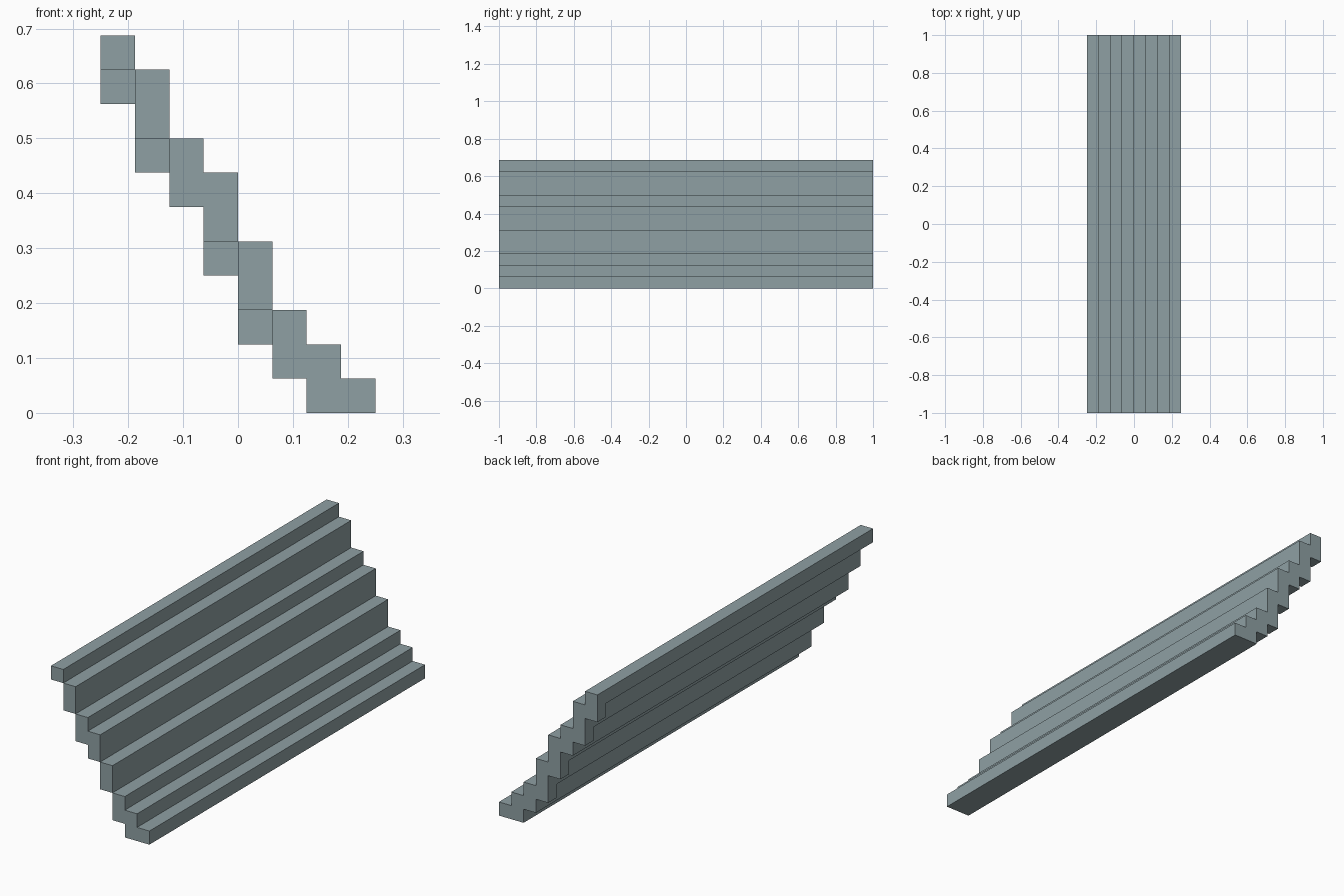
import bpy
import bmesh

old = bpy.data.objects.get("Cube")
if old:
    bpy.data.objects.remove(old, do_unlink=True)

U = 1 / 16          # stair module
LEFT = -4           # first column, in modules
Y0, Y1 = -1.0, 1.0

# Single grey-blue stone colour
stone = bpy.data.materials.new("grey_blue_stone")
stone.use_nodes = True
colour = (0.275, 0.352, 0.371, 1)
stone.diffuse_color = colour
bsdf = next(n for n in stone.node_tree.nodes if n.type == "BSDF_PRINCIPLED")
bsdf.inputs["Base Color"].default_value = colour
bsdf.inputs["Roughness"].default_value = 0.8


def stepped_bar(name, column, spans, y0, y1):
    """Extrude the outline of adjoining columns, each given as (bottom, top)."""
    upper, lower = [], []
    for i, (bottom, top) in enumerate(spans):
        x = LEFT + column + i
        upper += [(x, top), (x + 1, top)]
        lower += [(x, bottom), (x + 1, bottom)]
    outline = []
    for p in upper + lower[::-1]:
        if p not in outline:
            outline.append(p)
    bm = bmesh.new()
    face = bm.faces.new([bm.verts.new((x * U, y0, z * U)) for x, z in outline])
    grown = bmesh.ops.extrude_face_region(bm, geom=[face])["geom"]
    verts = [g for g in grown if isinstance(g, bmesh.types.BMVert)]
    bmesh.ops.translate(bm, verts=verts, vec=(0, y1 - y0, 0))
    bmesh.ops.recalc_face_normals(bm, faces=bm.faces[:])
    mesh = bpy.data.meshes.new(name)
    bm.to_mesh(mesh)
    bm.free()
    mesh.materials.append(stone)
    obj = bpy.data.objects.new(name, mesh)
    bpy.context.collection.objects.link(obj)


# Full-length treads, from the top of the flight to the bottom
stepped_bar("top_tread", 0, [(10, 11)], Y0, Y1)
stepped_bar("upper_tread", 1, [(8, 10)], Y0, Y1)
stepped_bar("middle_treads", 2, [(6, 8), (5, 7)], Y0, Y1)
stepped_bar("lower_tread", 4, [(3, 5)], Y0, Y1)
stepped_bar("bottom_treads", 5, [(1, 3), (0, 2), (0, 1)], Y0, Y1)

# Small support blocks under the treads at the back end
for column, bottom in ((0, 9), (1, 7), (3, 4), (4, 2)):
    stepped_bar(f"support_block_{column}", column,
                [(bottom, bottom + 1)], Y1 - U, Y1)
